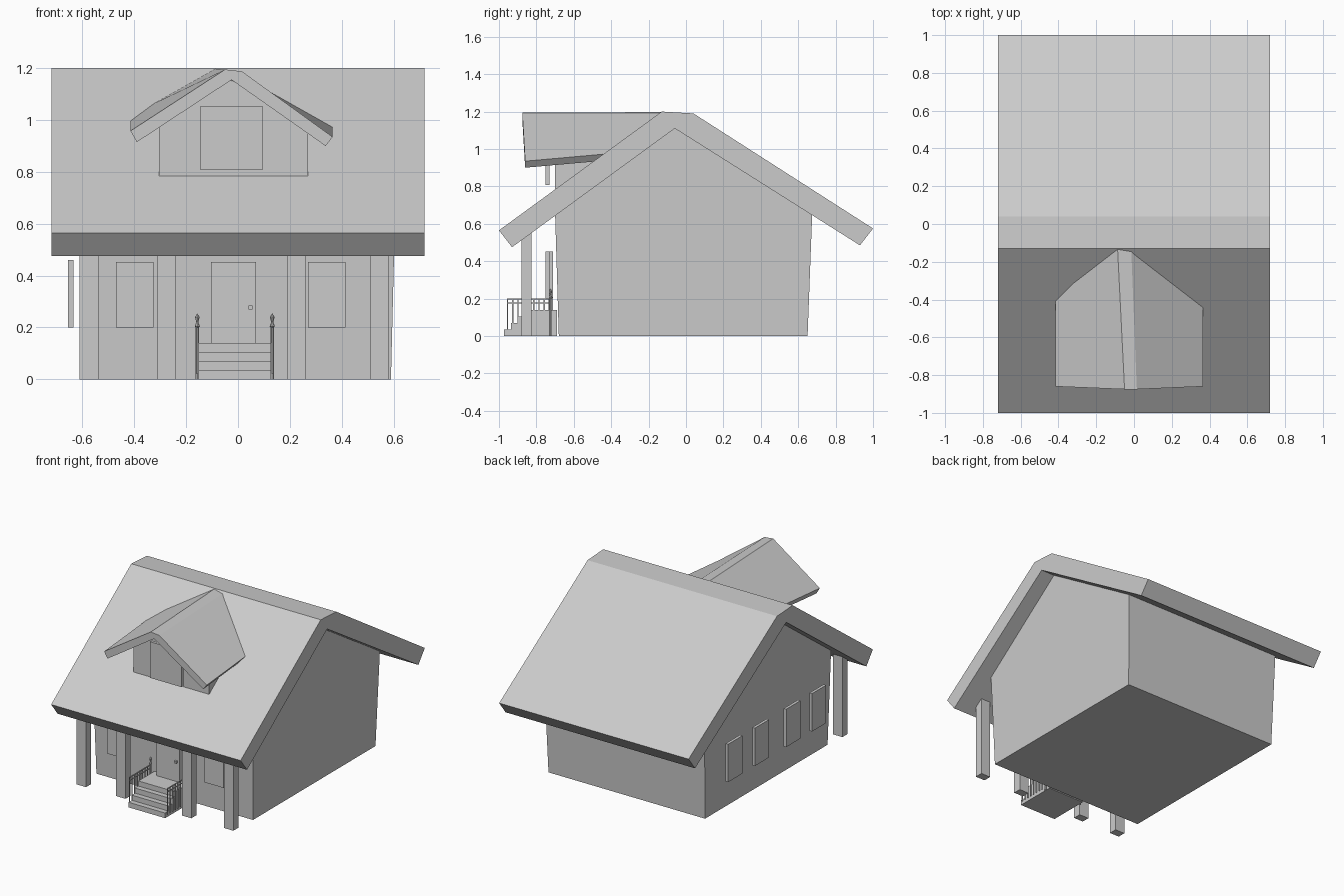
import bpy
import bmesh

cube = bpy.data.objects.get("Cube")
if cube:
    bpy.data.objects.remove(cube, do_unlink=True)

# One plain material for the whole house
GREY = (0.6, 0.6, 0.6, 1)
mat = bpy.data.materials.new("light grey")
mat.use_nodes = True
mat.diffuse_color = GREY
mat.node_tree.nodes["Principled BSDF"].inputs["Base Color"].default_value = GREY


def finish(name, bm):
    bmesh.ops.recalc_face_normals(bm, faces=bm.faces)
    mesh = bpy.data.meshes.new(name)
    bm.to_mesh(mesh)
    bm.free()
    mesh.materials.append(mat)
    obj = bpy.data.objects.new(name, mesh)
    bpy.context.collection.objects.link(obj)
    return obj


def loft(name, start, end):
    """Solid between two matching outlines."""
    bm = bmesh.new()
    a = [bm.verts.new(p) for p in start]
    b = [bm.verts.new(p) for p in end]
    bm.faces.new(a)
    bm.faces.new(b)
    for i in range(len(a)):
        j = (i + 1) % len(a)
        bm.faces.new((a[i], a[j], b[j], b[i]))
    return finish(name, bm)


def box(name, x, y, z):
    corners = [(x[0], y[0]), (x[1], y[0]), (x[1], y[1]), (x[0], y[1])]
    return loft(name, [(*c, z[0]) for c in corners], [(*c, z[1]) for c in corners])


def lathe(name, x, y, profile, sides=8):
    """Turned part from (radius, height) pairs."""
    bm = bmesh.new()
    verts = [bm.verts.new((x + r, y, z)) for r, z in profile]
    edges = [bm.edges.new(pair) for pair in zip(verts, verts[1:])]
    bmesh.ops.spin(bm, geom=verts + edges, cent=(x, y, 0), axis=(0, 0, 1),
                   angle=6.28319, steps=sides, use_duplicate=False)
    bmesh.ops.remove_doubles(bm, verts=bm.verts, dist=0.0005)
    return finish(name, bm)


# House walls, leaning out slightly toward the eaves
gable = [(-0.68, 0), (0.65, 0), (0.675, 0.66), (-0.06, 1.13), (-0.70, 0.66)]
loft("house_walls",
     [(-0.60 - 0.02 * z, y, z) for y, z in gable],
     [(0.59 + 0.025 * z, y, z) for y, z in gable])

# Main roof slab
roof = [(-1, 0.565), (-0.93, 0.475), (-0.06, 1.11), (0.93, 0.485),
        (1, 0.575), (0.04, 1.19), (-0.13, 1.2)]
loft("main_roof", [(-0.72, y, z) for y, z in roof], [(0.72, y, z) for y, z in roof])

# Dormer roof, with its eaves rising toward the back
front = [(-0.415, 0.958), (-0.39, 0.915), (-0.025, 1.155), (0.338, 0.90),
         (0.365, 0.935), (0.015, 1.188), (-0.05, 1.195)]
back = [(-0.415, 1.02), (-0.39, 0.98), (-0.06, 1.155), (0.338, 0.965),
        (0.365, 1.0), (-0.015, 1.188), (-0.087, 1.197)]
loft("dormer_roof",
     [(x, -0.86 if abs(x) > 0.3 else -0.875, z) for x, z in front],
     [(x, -0.13, z) for x, z in back])

# Dormer walls
dormer = [(-0.305, 0.785), (0.27, 0.785), (0.27, 0.96), (-0.025, 1.165), (-0.305, 0.98)]
loft("dormer_walls", [(x, -0.70, z) for x, z in dormer], [(x, -0.2, z) for x, z in dormer])

# Windows and door, set just off the walls
GAP = (-0.75, -0.73)
box("dormer_window", (-0.145, 0.095), GAP, (0.807, 1.055))
box("front_window_right", (-0.47, -0.325), GAP, (0.2, 0.452))
box("front_window_left", (0.27, 0.415), GAP, (0.2, 0.452))
box("front_door", (-0.105, 0.07), (-0.735, -0.71), (0.14, 0.452))
box("door_knob", (0.04, 0.055), (-0.75, -0.735), (0.27, 0.285))
for i, y in enumerate((0.40, 0.11, -0.23, -0.51)):
    box(f"side_window_{i + 1}", (-0.655, -0.635), (y - 0.077, y + 0.077), (0.2, 0.46))

# Porch posts
for i, x in enumerate((-0.575, -0.275, 0.225, 0.545)):
    box(f"porch_post_{i + 1}", (x - 0.036, x + 0.036), (-0.88, -0.825), (0, 0.56))

# Entrance stairs
steps = [(-0.69, 0)]
for i in range(4):
    y = -0.972 + 0.036 * i
    steps += [(y, 0.035 * i), (y, 0.035 * (i + 1))]
steps.append((-0.69, 0.14))
loft("entrance_stairs", [(-0.152, y, z) for y, z in steps], [(0.127, y, z) for y, z in steps])

# Railings with balusters and a turned newel post on each side
for side, x in (("right", -0.157), ("left", 0.132)):
    for level, z in (("top", 0.2), ("lower", 0.178)):
        box(f"{level}_rail_{side}", (x - 0.003, x + 0.003), (-0.957, -0.72), (z - 0.005, z))
    for i in range(9):
        y = -0.954 + 0.028 * i
        box(f"baluster_{side}_{i + 1}", (x - 0.003, x + 0.003), (y - 0.003, y + 0.003), (0.02, 0.197))
    lathe(f"newel_post_{side}", x, -0.724,
          [(0, 0), (0.006, 0), (0.006, 0.2), (0.01, 0.205), (0.004, 0.22),
           (0.009, 0.24), (0, 0.255)])
